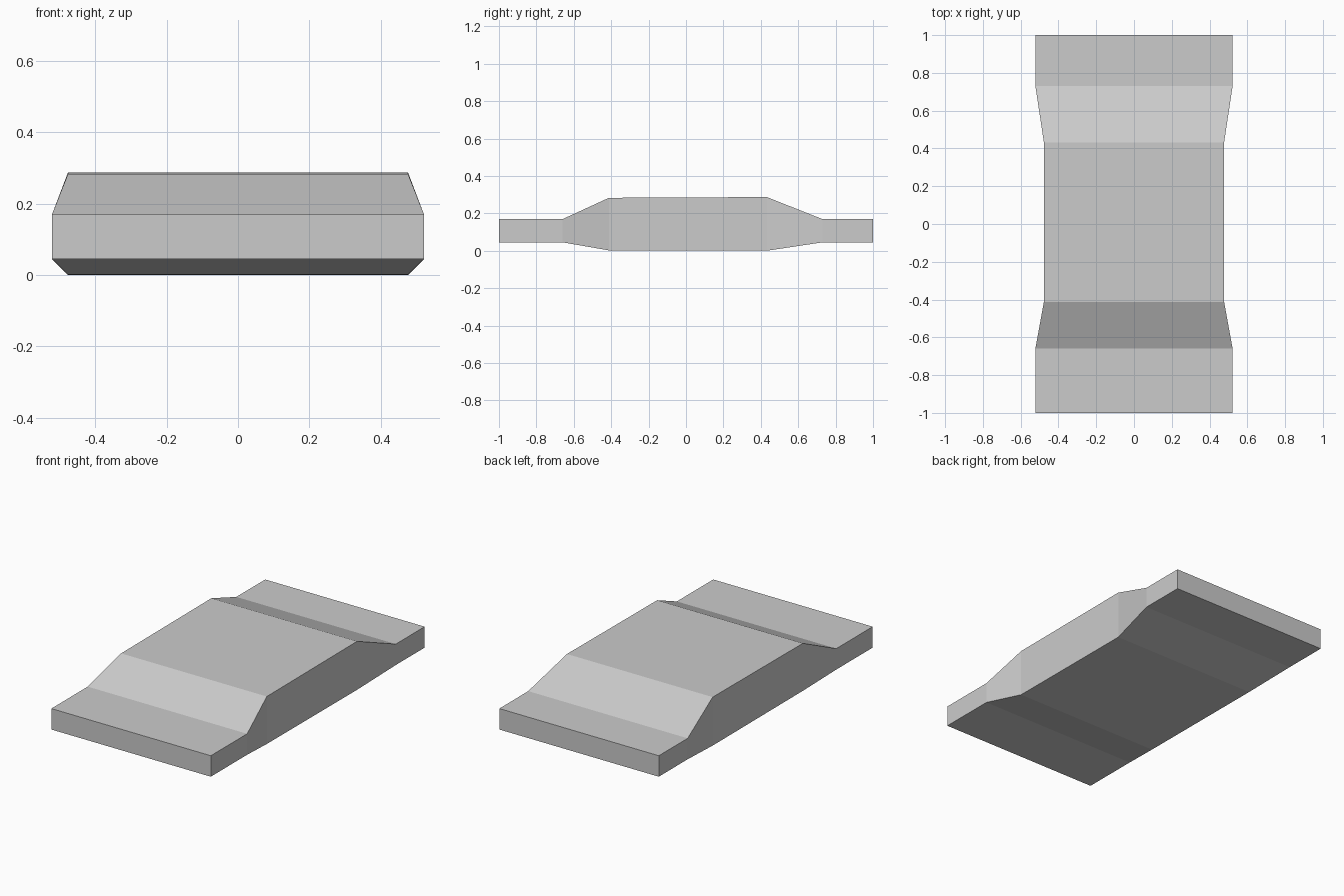
import bpy
import bmesh

if "Cube" in bpy.data.objects:
    bpy.data.objects.remove(bpy.data.objects["Cube"], do_unlink=True)

# Single plain grey
grey = bpy.data.materials.new("plain grey")
grey.use_nodes = True
color = (0.6, 0.6, 0.6, 1)
grey.diffuse_color = color
grey.node_tree.nodes["Principled BSDF"].inputs["Base Color"].default_value = color

# Cross-sections from front to back: y, half width, bottom, top
sections = [
    (-1.0, 0.522, 0.045, 0.169),
    (-0.66, 0.522, 0.045, 0.169),
    (-0.412, 0.477, 0.002, 0.283),
    (0.432, 0.477, 0.0, 0.287),
    (0.73, 0.522, 0.045, 0.169),
    (1.0, 0.522, 0.045, 0.169),
]

# Loft the rectangular sections into one closed slab
bm = bmesh.new()
rings = []
for y, w, low, high in sections:
    corners = ((-w, low), (w, low), (w, high), (-w, high))
    rings.append([bm.verts.new((x, y, z)) for x, z in corners])
for a, b in zip(rings, rings[1:]):
    for i in range(4):
        j = (i + 1) % 4
        bm.faces.new((a[i], a[j], b[j], b[i]))
bm.faces.new(rings[0])
bm.faces.new(rings[-1])
bmesh.ops.recalc_face_normals(bm, faces=bm.faces)

mesh = bpy.data.meshes.new("stepped_slab")
bm.to_mesh(mesh)
bm.free()
mesh.materials.append(grey)
slab = bpy.data.objects.new("stepped_slab", mesh)
bpy.context.collection.objects.link(slab)
